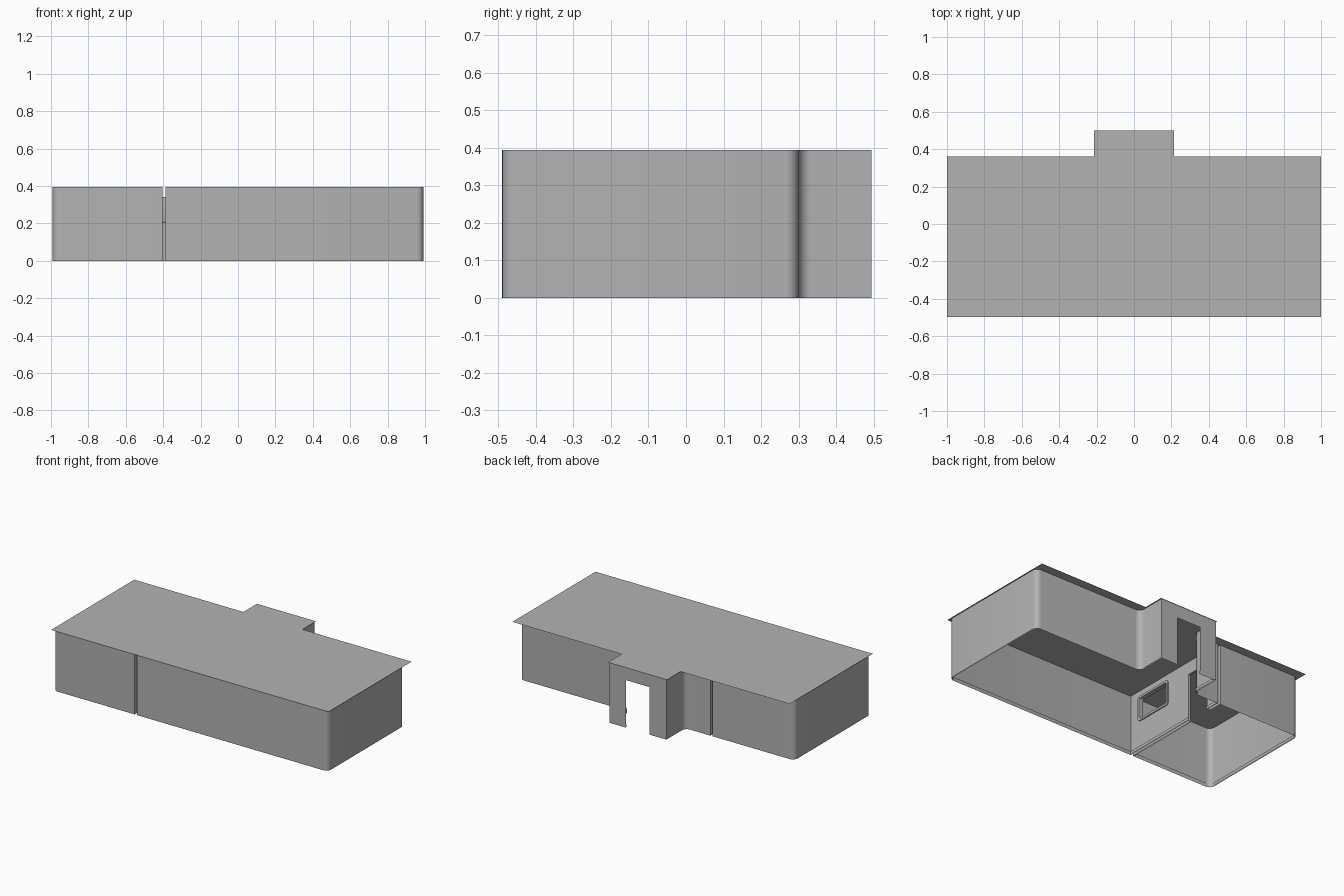
import bpy, bmesh, math
from mathutils import Vector

if "Cube" in bpy.data.objects:
    bpy.data.objects.remove(bpy.data.objects["Cube"])

H = 0.394            # ceiling height
RAIL = 0.135         # horizontal seam on the walls
DOOR_H = 0.31
X0, X1, Y0, Y1 = -0.991, 0.991, -0.49, 0.30
PB, PA = -0.387, -0.403          # partition faces: big room, small room
BX, BY, DX = 0.205, 0.495, 0.085  # entrance bay half width, back face, half door
R = 0.035

grey = bpy.data.materials.new("wall_grey")
grey.diffuse_color = (0.45, 0.45, 0.45, 1)
grey.use_nodes = True
grey.node_tree.nodes["Principled BSDF"].inputs["Base Color"].default_value = grey.diffuse_color


def finish(name, bm):
    bmesh.ops.remove_doubles(bm, verts=bm.verts, dist=0.0004)
    me = bpy.data.meshes.new(name)
    bm.to_mesh(me)
    bm.free()
    me.materials.append(grey)
    ob = bpy.data.objects.new(name, me)
    bpy.context.collection.objects.link(ob)
    bpy.ops.object.select_all(action='DESELECT')
    ob.select_set(True)
    bpy.context.view_layer.objects.active = ob
    bpy.ops.object.shade_smooth_by_angle(angle=math.radians(35))
    return ob


def rounded(corners, steps=6):
    """Polyline from (x, y, radius) corners, radius 0 stays sharp."""
    out = []
    for i, (x, y, r) in enumerate(corners):
        p = Vector((x, y))
        if r == 0:
            out.append(p)
            continue
        a = (Vector(corners[i - 1][:2]) - p).normalized()
        b = (Vector(corners[(i + 1) % len(corners)][:2]) - p).normalized()
        c = p + (a + b) * r
        for k in range(steps + 1):
            t = k / steps * math.pi / 2
            out.append(c - b * r * math.cos(t) - a * r * math.sin(t))
    return out


def offset(pts, d):
    """Shift a polyline to its right (into the room)."""
    out = []
    for i, p in enumerate(pts):
        ns = []
        for a, b in ((i - 1, i), (i, i + 1)):
            if a >= 0 and b < len(pts):
                v = (pts[b] - pts[a]).normalized()
                ns.append(Vector((v.y, -v.x)))
        n = sum(ns, Vector((0, 0))).normalized()
        out.append(p + n * d / n.dot(ns[0]))
    return out


def loft(bm, rows, closed=False):
    vs = [[bm.verts.new(p) for p in row] for row in rows]
    n = len(rows[0])
    for lo, hi in zip(vs, vs[1:]):
        for i in range(n if closed else n - 1):
            j = (i + 1) % n
            bm.faces.new((lo[i], lo[j], hi[j], hi[i]))


def sheet(bm, pts, z0=0.0, z1=H):
    levels = [z0] + [z for z in (RAIL,) if z0 < z < z1] + [z1]
    loft(bm, [[(p[0], p[1], z) for p in pts] for z in levels])


# Wall runs, clockwise so that the room is on the right
main_run = rounded([(DX, BY, 0), (BX, BY, 0), (BX, Y1, R), (X1, Y1, R),
                    (X1, Y0, R), (PB, Y0, 0)])
back_run = rounded([(PB, Y1, 0), (-BX, Y1, R), (-BX, BY, 0), (-DX, BY, 0)])
small_run = rounded([(PA, Y0, 0), (X0, Y0, R), (X0, Y1, R), (PA, Y1, 0)])

# Opening positions in the partition
WY0, WY1, WZ0, WZ1 = -0.42, -0.15, 0.19, 0.355
DY0, DY1 = 0.03, 0.20


def partition(bm, x):
    e = 0.006
    for a, b, z0, z1 in ((Y0, WY0 + e, 0, H), (WY0 + e, WY1 - e, 0, WZ0 + e),
                         (WY0 + e, WY1 - e, WZ1 - e, H), (WY1 - e, DY0, 0, H),
                         (DY0, DY1, DOOR_H, H), (DY1, Y1, 0, H)):
        sheet(bm, [(x, a), (x, b)], z0, z1)


# Large room walls
bm = bmesh.new()
sheet(bm, main_run)
sheet(bm, back_run)
sheet(bm, [(-DX, BY), (DX, BY)], DOOR_H, H)
partition(bm, PB)
finish("large_room_walls", bm)

# Small room walls
bm = bmesh.new()
sheet(bm, small_run)
partition(bm, PA)
finish("small_room_walls", bm)

# Baseboards along every wall run
bm = bmesh.new()
runs = [main_run, back_run, small_run]
for a, b in ((Y0, DY0), (DY1, Y1)):
    runs.append([Vector((PB, a)), Vector((PB, b))])
    runs.append([Vector((PA, b)), Vector((PA, a))])
for run in runs:
    inner = offset(run, 0.006)
    loft(bm, [[(p.x, p.y, 0) for p in inner],
              [(p.x, p.y, 0.02) for p in inner],
              [(p.x, p.y, 0.02) for p in run]])
finish("baseboards", bm)

# Window frame with reveal, running through the partition
bm = bmesh.new()
rows = []
for x, inset in ((PB, 0), (PB + 0.007, 0), (PB + 0.007, 0.014),
                 (PA - 0.007, 0.014), (PA - 0.007, 0), (PA, 0)):
    r = 0.018 - inset * 0.6
    ring = rounded([(WY0 + inset, WZ0 + inset, r), (WY1 - inset, WZ0 + inset, r),
                    (WY1 - inset, WZ1 - inset, r), (WY0 + inset, WZ1 - inset, r)], 4)
    rows.append([(x, p.x, p.y) for p in ring])
loft(bm, rows, True)
finish("window_frame", bm)

# Reveal of the inner doorway
bm = bmesh.new()
loft(bm, [[(x, DY0, 0), (x, DY0, DOOR_H), (x, DY1, DOOR_H), (x, DY1, 0)]
          for x in (PB, PA)])
finish("inner_door_reveal", bm)

# Ceiling slab outline with the bay projection
bm = bmesh.new()
half = [(1, -0.496), (1, 0.36), (0.213, 0.36), (0.213, 0.499)]
outline = half + [(-x, y) for x, y in reversed(half)]
bm.faces.new([bm.verts.new((x, y, H)) for x, y in outline])
finish("ceiling", bm)
